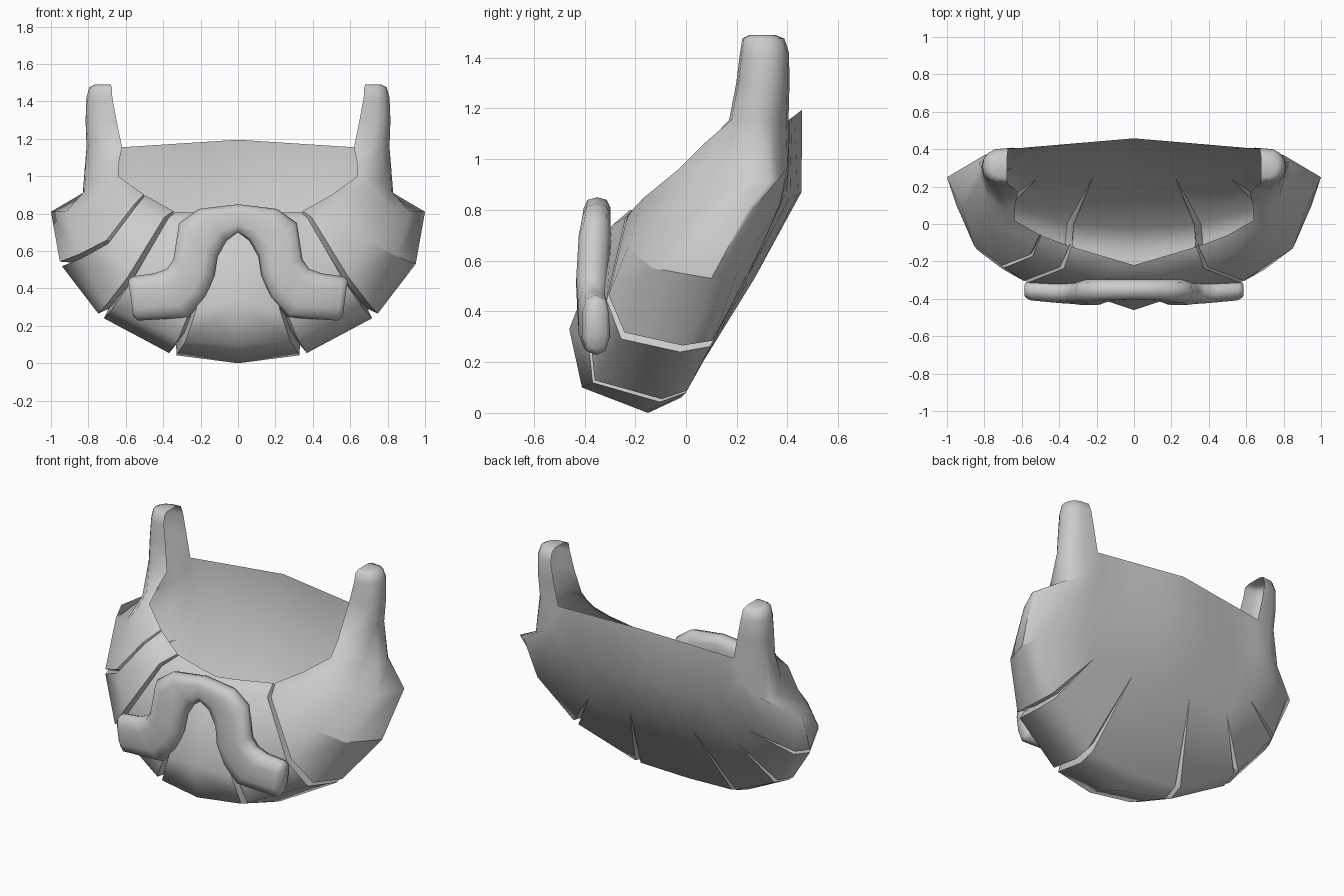
import bpy, bmesh, math
from mathutils import Vector as V

if "Cube" in bpy.data.objects:
    bpy.data.objects.remove(bpy.data.objects["Cube"])

grey = bpy.data.materials.new("plain grey")
grey.diffuse_color = (0.6, 0.6, 0.6, 1)
grey.use_nodes = True
grey.node_tree.nodes["Principled BSDF"].inputs["Base Color"].default_value = grey.diffuse_color

# Right-hand profiles from the centre outwards: mouth rim, brow, front ridge, lower front
FRONT = [
    [(0, -.22, .80), (0, -.31, .72), (0, -.46, .33), (0, -.41, .10)],
    [(.12, -.185, .80), (.14, -.29, .74), (.24, -.38, .28), (.30, -.365, .12)],
    [(.34, -.12, .81), (.385, -.235, .775), (.58, -.31, .45), (.69, -.25, .30)],
    [(.50, -.06, .90), (.55, -.17, .845), (.70, -.23, .65), (.85, -.13, .57)],
    [(.64, .02, 1.0), (.70, -.03, .96), (.80, .01, .85), (.92, .08, .81)],
    [(.635, .10, 1.08), (.69, .07, 1.06), (.78, .15, .97), (.82, .24, .92)],
]
# Same profiles continued: outer edge, back edge, back slit end, back upper
BACK = [
    [(0, -.15, 0), (0, -.02, .06), (0, .27, .53), (0, .455, .87)],
    [(.35, -.10, .045), (.34, 0, .08), (.22, .25, .53), (.20, .44, .86)],
    [(.735, -.02, .25), (.71, .10, .27), (.52, .24, .53), (.42, .41, .85)],
    [(.95, .10, .53), (.91, .20, .545), (.65, .30, .66), (.53, .395, .87)],
    [(1.0, .25, .81), (.96, .27, .81), (.76, .37, .82), (.62, .405, .95)],
    [(.83, .33, .91), (.805, .365, .92), (.72, .40, .97), (.66, .405, 1.05)],
]
TOP_X = [0, .16, .34, .48, .58, .62]
# Horn sections: z, inner x, outer x, front y, back y
HORN = [(1.155, .62, .81, .17, .404), (1.3, .65, .815, .198, .408),
        (1.42, .672, .81, .213, .406), (1.475, .675, .795, .222, .388),
        (1.49, .68, .765, .25, .35)]
GAP = [.3, .55, .8, 1, 1, .9, 0, 0, 0]   # groove width along each profile
WIDTH = {1: .021, 2: .021, 3: .015}      # half width of each groove


def make_object(name, bm, angle, crease=()):
    bmesh.ops.remove_doubles(bm, verts=bm.verts, dist=.001)
    bmesh.ops.recalc_face_normals(bm, faces=bm.faces)
    for e in bm.edges:
        if all(any((v.co - c).length < .002 for c in crease) for v in e.verts):
            e.smooth = False
    me = bpy.data.meshes.new(name)
    bm.to_mesh(me)
    bm.free()
    me.materials.append(grey)
    ob = bpy.data.objects.new(name, me)
    bpy.context.collection.objects.link(ob)
    bpy.ops.object.select_all(action='DESELECT')
    ob.select_set(True)
    bpy.context.view_layer.objects.active = ob
    bpy.ops.object.shade_smooth_by_angle(angle=math.radians(angle), keep_sharp_edges=True)


def strip(bm, a, b):
    """Skin the band between two rows of points."""
    va, vb = [bm.verts.new(p) for p in a], [bm.verts.new(p) for p in b]
    for i in range(len(a) - 1):
        bm.faces.new((va[i], va[i + 1], vb[i + 1], vb[i]))


def horn_section(z, xi, xo, yf, yb):
    pts = []
    for i in range(9):
        a = math.pi * (i / 8 - .5)
        x = xi + (xo - xi) * max(math.cos(a), 0) ** .65
        pts.append(V((x, (yf + yb) / 2 + (yb - yf) / 2 * math.sin(a), z)))
    return pts


def gap(g, k):
    """Groove width factor; the chin grooves close before the rim."""
    return 0 if g == 1 and k < 2 else GAP[k]


def pulled(g, n):
    """Move profile g towards its neighbour n to open a groove."""
    return [p + (q - p).normalized() * WIDTH[g] * gap(g, k)
            for k, (p, q) in enumerate(zip(cols[g], cols[n]))]


cols = [[V(p) for p in f + b] + [V((x, .458 - .085 * x, 1.195 - .065 * x))]
        for f, b, x in zip(FRONT, BACK, TOP_X)]
cols += [horn_section(*h) for h in HORN]

# Jaw shell with hollow horns; the left side has one groove more
bm = bmesh.new()
grooves_bm = bmesh.new()
for side, grooves in ((1, (1, 2)), (-1, (1, 2, 3))):
    def flip(col):
        return [V((p.x * side, p.y, p.z)) for p in col]
    for i in range(len(cols) - 1):
        a = pulled(i, i + 1) if i in grooves else cols[i]
        b = pulled(i + 1, i) if i + 1 in grooves else cols[i + 1]
        strip(bm, flip(a), flip(b))
    bm.faces.new([bm.verts.new(p) for p in flip(cols[-1])])
    # Recessed groove walls
    for g in grooves:
        core = V((cols[g][6].x * .7, .05, .6))
        floor = [p + (core - p).normalized() * .06 * min(1, gap(g, k) * 1.5)
                 for k, p in enumerate(cols[g][:7])]
        for n in (g - 1, g + 1):
            strip(grooves_bm, flip(pulled(g, n)[:7]), flip(floor))
make_object("jaw_shell", bm, 62, cols[3][2:6])
make_object("groove_walls", grooves_bm, 30)

# Moustache: inner x, z, outer x, z, front y, back y
HALF = [(0, .70, 0, .85, -.405, -.295), (.06, .655, .21, .825, -.41, -.295),
        (.11, .57, .315, .75, -.425, -.295), (.125, .47, .345, .555, -.435, -.30),
        (.175, .35, .38, .505, -.43, -.30), (.265, .245, .45, .48, -.425, -.30),
        (.535, .228, .56, .465, -.41, -.30), (.56, .25, .587, .448, -.395, -.312)]
bm = bmesh.new()
path = [(-a, b, -c, d, e, f) for a, b, c, d, e, f in HALF[:0:-1]] + HALF
rings = []
for xi, zi, xo, zo, yf, yb in path:
    ring = []
    for k in range(10):
        a = 2 * math.pi * k / 10
        c, s = [math.copysign(abs(v) ** .7, v) for v in (math.cos(a), math.sin(a))]
        t = .5 + .5 * c
        ring.append(V((xi + (xo - xi) * t, (yf + yb) / 2 + (yb - yf) / 2 * s,
                       zi + (zo - zi) * t)))
    rings.append(ring)
for a, b in zip(rings, rings[1:]):
    strip(bm, a + a[:1], b + b[:1])
for r in (rings[0], rings[-1]):
    bm.faces.new([bm.verts.new(p) for p in r])
make_object("moustache", bm, 70)
